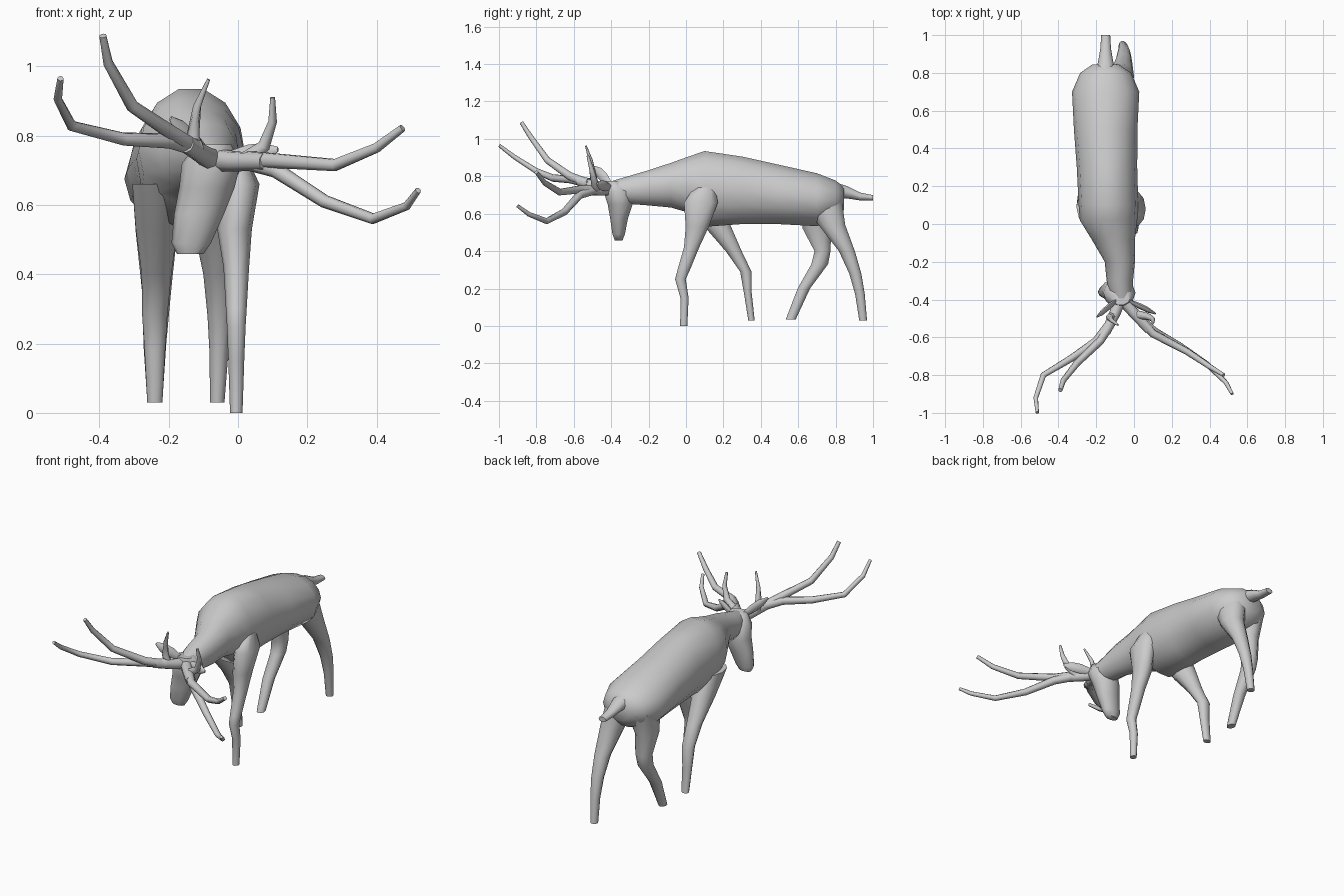
import bpy, bmesh, math
from mathutils import Vector


def tube(name, stations, axis=None, ref=(1, 0, 0), sides=10):
    """Loft elliptical rings; station = x, y, z, radius across, radius deep.
    Rings face a fixed axis if given, otherwise they follow the path."""
    pts = [Vector(s[:3]) for s in stations]
    bm = bmesh.new()
    rings = []
    for i, s in enumerate(stations):
        if axis:
            t = Vector(axis)
        else:
            a = pts[max(i - 1, 0)]
            b = pts[min(i + 1, len(pts) - 1)]
            t = (b - a).normalized()
        u = Vector(ref)
        u = (u - t * u.dot(t)).normalized()
        v = t.cross(u)
        ring = []
        for k in range(sides):
            ang = 2 * math.pi * k / sides
            ring.append(bm.verts.new(pts[i] + u * s[3] * math.cos(ang) + v * s[4] * math.sin(ang)))
        rings.append(ring)
    for r0, r1 in zip(rings, rings[1:]):
        for k in range(sides):
            j = (k + 1) % sides
            bm.faces.new((r0[k], r0[j], r1[j], r1[k]))
    bm.faces.new(rings[0])
    bm.faces.new(rings[-1])
    bmesh.ops.recalc_face_normals(bm, faces=bm.faces)
    mesh = bpy.data.meshes.new(name)
    bm.to_mesh(mesh)
    bm.free()
    mesh.shade_smooth()
    mesh.set_sharp_from_angle(angle=math.radians(60))
    obj = bpy.data.objects.new(name, mesh)
    bpy.context.collection.objects.link(obj)
    return obj


def branch(name, points, r0, r1):
    """Tapered round antler branch."""
    n = len(points) - 1
    tube(name, [(*p, r0 + (r1 - r0) * i / n, r0 + (r1 - r0) * i / n)
                for i, p in enumerate(points)], ref=(0.1, 0.3, 1), sides=8)


# Neck and trunk: y, centre x, half width, top z, bottom z
trunk = [
    (-0.40, -0.065, 0.055, 0.775, 0.67), (-0.30, -0.075, 0.07, 0.805, 0.65),
    (-0.20, -0.075, 0.08, 0.835, 0.642), (-0.08, -0.11, 0.115, 0.875, 0.63),
    (0.02, -0.135, 0.152, 0.912, 0.60), (0.10, -0.135, 0.158, 0.94, 0.525),
    (0.30, -0.143, 0.16, 0.91, 0.54), (0.50, -0.15, 0.168, 0.865, 0.54),
    (0.70, -0.15, 0.178, 0.82, 0.53), (0.80, -0.15, 0.135, 0.78, 0.57),
    (0.845, -0.15, 0.07, 0.745, 0.62)]
tube("body", [(x, y, (t + b) / 2, w, (t - b) / 2) for y, x, w, t, b in trunk],
     axis=(0, 1, 0), sides=14)

# Tail
tube("tail", [(-0.15, 0.78, 0.73, 0.06, 0.045), (-0.15, 0.86, 0.715, 0.04, 0.035),
              (-0.15, 0.93, 0.692, 0.028, 0.022), (-0.15, 1.0, 0.685, 0.024, 0.015)],
     axis=(0, 1, 0))

# Head, hanging down and turned slightly to one side
tube("head", [(-0.07, -0.39, 0.775, 0.05, 0.04), (-0.077, -0.365, 0.72, 0.085, 0.08),
              (-0.09, -0.352, 0.65, 0.08, 0.07), (-0.112, -0.358, 0.575, 0.072, 0.05),
              (-0.135, -0.36, 0.49, 0.057, 0.035), (-0.138, -0.36, 0.458, 0.038, 0.022)],
     axis=(0, 0, -1))

# Legs in mid stride
legs = {
    "front_leg_right": [
        (-0.005, 0.10, 0.74, 0.03, 0.06), (0.005, 0.08, 0.66, 0.057, 0.095),
        (-0.01, 0.06, 0.53, 0.05, 0.065), (-0.005, 0.03, 0.42, 0.037, 0.043),
        (-0.005, -0.012, 0.30, 0.03, 0.035), (-0.005, -0.03, 0.25, 0.027, 0.03),
        (-0.005, -0.008, 0.15, 0.023, 0.023), (-0.005, -0.012, 0.0, 0.018, 0.02)],
    "front_leg_left": [
        (-0.235, 0.09, 0.66, 0.07, 0.1), (-0.235, 0.17, 0.53, 0.06, 0.075),
        (-0.235, 0.255, 0.40, 0.043, 0.045), (-0.24, 0.32, 0.29, 0.037, 0.032),
        (-0.24, 0.33, 0.18, 0.03, 0.022), (-0.24, 0.35, 0.03, 0.022, 0.018)],
    "hind_leg_right": [
        (-0.09, 0.73, 0.66, 0.08, 0.11), (-0.065, 0.78, 0.54, 0.065, 0.075),
        (-0.055, 0.86, 0.40, 0.045, 0.045), (-0.053, 0.905, 0.28, 0.035, 0.034),
        (-0.055, 0.93, 0.17, 0.027, 0.027), (-0.06, 0.947, 0.03, 0.021, 0.022)],
    "hind_leg_left": [
        (-0.22, 0.72, 0.66, 0.085, 0.11), (-0.235, 0.70, 0.52, 0.06, 0.08),
        (-0.235, 0.73, 0.40, 0.047, 0.045), (-0.235, 0.715, 0.33, 0.04, 0.047),
        (-0.24, 0.63, 0.20, 0.033, 0.035), (-0.24, 0.56, 0.035, 0.022, 0.028)]}
for name, stations in legs.items():
    tube(name, stations, axis=(0, 0, -1))

# Ears: small leaf shapes
for side, root, tip in (("left", (-0.10, -0.41, 0.76), (-0.195, -0.49, 0.85)),
                        ("right", (-0.02, -0.41, 0.74), (0.115, -0.475, 0.76))):
    a, b = Vector(root), Vector(tip)
    tube("ear_" + side, [(*a.lerp(b, f), w, w * 0.5) for f, w in
                         ((0, 0.018), (0.35, 0.028), (0.7, 0.026), (1, 0.008))],
         ref=(0, 0.3, 1), sides=8)

# Antlers: a thick base, two long beams and a brow tine on each side
branch("antler_left_base", [(-0.075, -0.40, 0.73), (-0.10, -0.47, 0.745),
                            (-0.15, -0.575, 0.775)], 0.034, 0.025)
branch("antler_left_outer_beam", [(-0.12, -0.52, 0.765), (-0.20, -0.62, 0.785),
                                  (-0.33, -0.71, 0.79), (-0.48, -0.80, 0.828),
                                  (-0.52, -0.92, 0.905), (-0.512, -0.998, 0.965)], 0.026, 0.009)
branch("antler_left_inner_beam", [(-0.12, -0.52, 0.76), (-0.18, -0.62, 0.80),
                                  (-0.305, -0.74, 0.885), (-0.375, -0.83, 1.01),
                                  (-0.39, -0.88, 1.088)], 0.026, 0.011)
branch("antler_left_brow_tine", [(-0.115, -0.49, 0.75), (-0.13, -0.495, 0.80),
                                 (-0.118, -0.51, 0.885), (-0.085, -0.535, 0.962)], 0.026, 0.005)
branch("antler_right_base", [(-0.06, -0.40, 0.73), (-0.01, -0.46, 0.725),
                             (0.08, -0.56, 0.725)], 0.034, 0.026)
branch("antler_right_upper_beam", [(0.03, -0.50, 0.73), (0.10, -0.58, 0.728),
                                   (0.28, -0.675, 0.715), (0.40, -0.755, 0.765),
                                   (0.475, -0.80, 0.822)], 0.026, 0.011)
branch("antler_right_lower_beam", [(0.03, -0.50, 0.725), (0.11, -0.57, 0.70),
                                   (0.25, -0.65, 0.61), (0.39, -0.745, 0.56),
                                   (0.487, -0.84, 0.597), (0.52, -0.90, 0.642)], 0.026, 0.009)
branch("antler_right_brow_tine", [(0.02, -0.48, 0.73), (0.075, -0.49, 0.77),
                                  (0.10, -0.505, 0.84), (0.10, -0.525, 0.91)], 0.024, 0.007)
